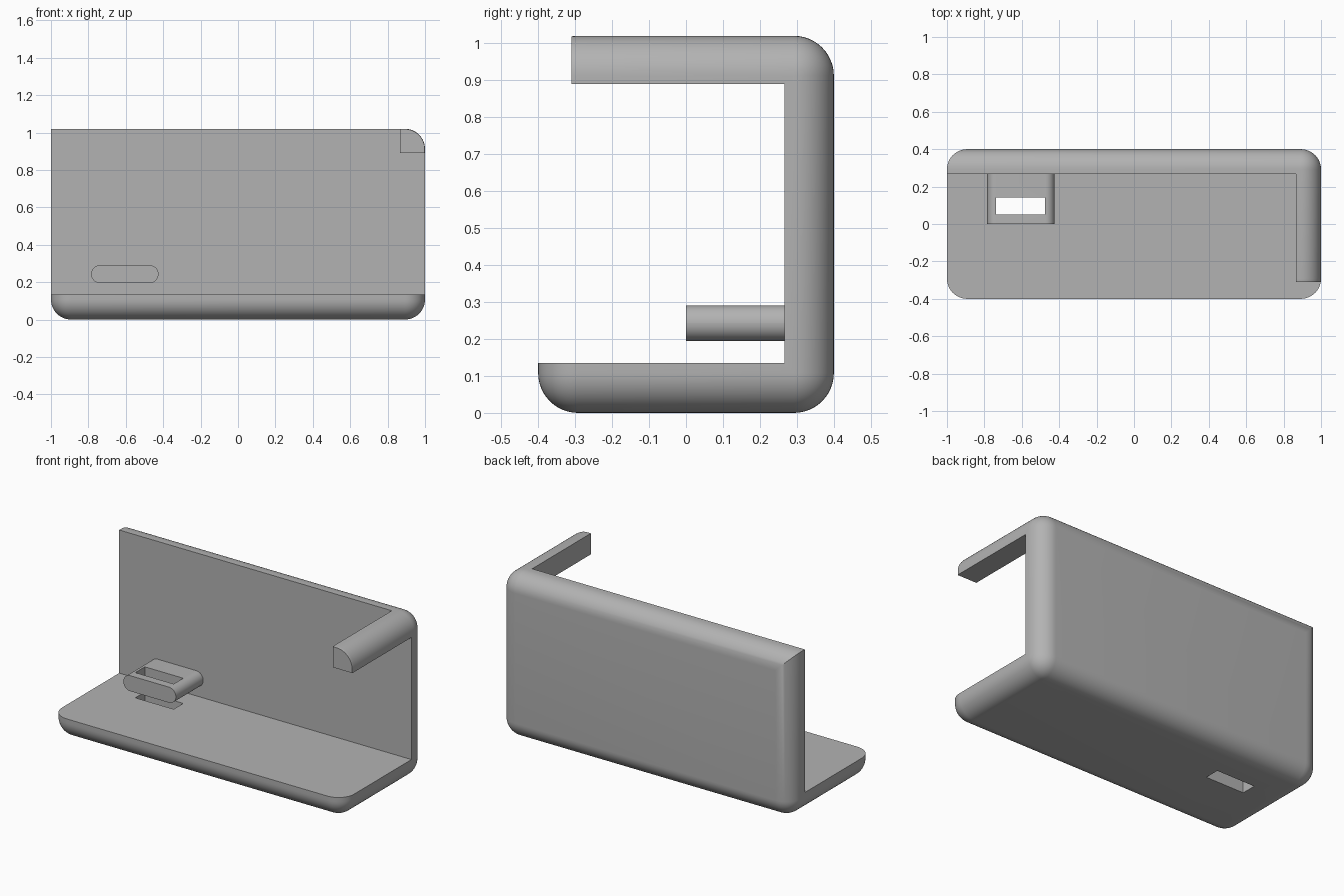
import bpy, bmesh, math

cube = bpy.data.objects.get("Cube")
if cube:
    bpy.data.objects.remove(cube, do_unlink=True)

TOP, FLOOR, WALL, RADIUS = 1.02, 0.135, 0.267, 0.108

grey = bpy.data.materials.new("plain grey")
grey.use_nodes = True
colour = (0.45, 0.45, 0.45, 1)
grey.diffuse_color = colour
grey.node_tree.nodes["Principled BSDF"].inputs["Base Color"].default_value = colour


def box(name, low, high, radius=0, segments=1, pick=None):
    """Box between two corners; edges chosen by pick(midpoint, direction) are rounded."""
    bm = bmesh.new()
    bmesh.ops.create_cube(bm, size=1)
    for v in bm.verts:
        v.co = [(a + b) / 2 + c * (b - a) for a, b, c in zip(low, high, v.co)]
    if radius:
        edges = [e for e in bm.edges
                 if pick((e.verts[0].co + e.verts[1].co) / 2, e.verts[0].co - e.verts[1].co)]
        bmesh.ops.bevel(bm, geom=edges, offset=radius, segments=segments,
                        profile=0.5, affect='EDGES')
    mesh = bpy.data.meshes.new(name)
    bm.to_mesh(mesh)
    bm.free()
    mesh.materials.append(grey)
    obj = bpy.data.objects.new(name, mesh)
    bpy.context.collection.objects.link(obj)
    return obj


def cut(obj, low, high):
    cutter = box("cutter", low, high)
    mod = obj.modifiers.new("cut", 'BOOLEAN')
    mod.object, mod.operation, mod.solver = cutter, 'DIFFERENCE', 'EXACT'
    bpy.context.view_layer.objects.active = obj
    bpy.ops.object.modifier_apply(modifier=mod.name)
    bpy.data.objects.remove(cutter, do_unlink=True)


# Rounded case: only the upper edge of the open end stays sharp
case = box("case", (-1, -0.4, 0), (1, 0.4, TOP), RADIUS, 12,
           lambda mid, d: not (mid.x < -0.9 and mid.z > 0.9))

# Open the case, leaving the floor, back wall and side arm
cut(case, (-2, -2, FLOOR), (0.866, WALL, 2))
cut(case, (0.5, -2, FLOOR), (2, WALL, 0.89))
cut(case, (0.5, -2, 0.5), (2, -0.31, 2))

# Round-ended tab on the back wall
tab = box("strap_tab", (-0.785, 0, 0.195), (-0.425, 0.3, 0.291), 0.0478, 10,
          lambda mid, d: abs(d.y) > 0.1)

# Slot through the tab and the floor
for part in (case, tab):
    cut(part, (-0.738, 0.05, -1), (-0.475, 0.143, 0.5))
    bpy.ops.object.select_all(action='DESELECT')
    part.select_set(True)
    bpy.context.view_layer.objects.active = part
    bpy.ops.object.shade_smooth_by_angle(angle=math.radians(30))
